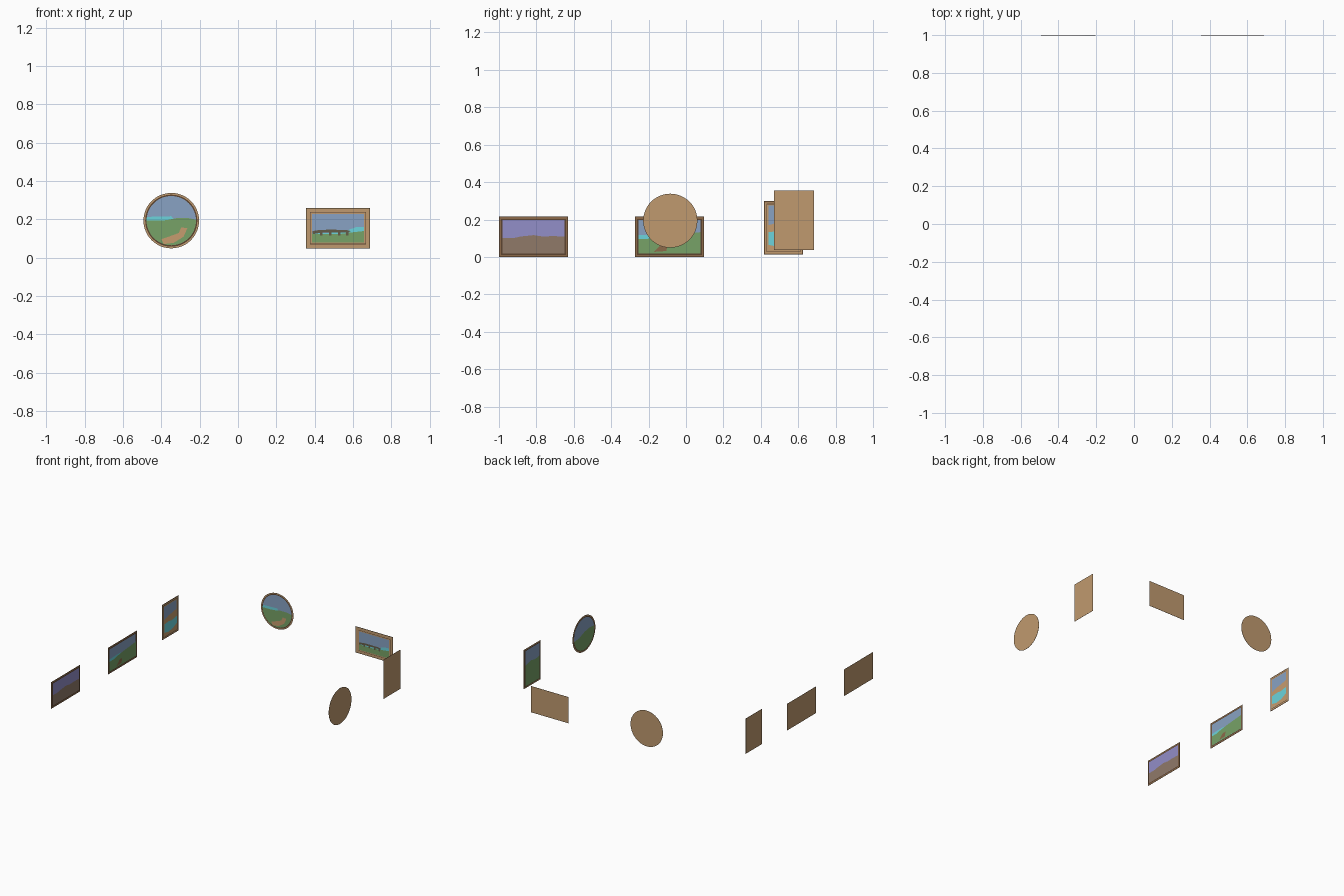
import bpy, bmesh, math
from mathutils import Vector

if "Cube" in bpy.data.objects:
    bpy.data.objects.remove(bpy.data.objects["Cube"])


def srgb(r, g, b):
    return tuple(((c / 255 + 0.055) / 1.055) ** 2.4 for c in (r, g, b)) + (1,)


COLOURS = {
    "tan": srgb(192, 154, 111), "dark_brown": srgb(92, 68, 48),
    "red_brown": srgb(140, 106, 74), "sky_blue": srgb(136, 162, 195),
    "grass_green": srgb(119, 162, 103), "water_cyan": srgb(108, 212, 220),
    "dusk_purple": srgb(146, 142, 200), "earth": srgb(144, 122, 105),
    "path_tan": srgb(198, 156, 110), "olive_dark": srgb(100, 92, 72),
}
MATS = {}
for name, col in COLOURS.items():
    MATS[name] = bpy.data.materials.new(name)
    MATS[name].diffuse_color = col

# wall -> (centre plane origin, viewer's right, direction the picture faces)
WALLS = {
    "left": (Vector((-0.973, 0, 0)), Vector((0, 1, 0)), Vector((1, 0, 0))),
    "back": (Vector((0, 0.999, 0)), Vector((1, 0, 0)), Vector((0, -1, 0))),
    "right": (Vector((0.973, 0, 0)), Vector((0, -1, 0)), Vector((-1, 0, 0))),
}
UP = Vector((0, 0, 1))


def outline(hw, hh, is_round):
    if is_round:
        n = 48
        return [Vector((hw * math.cos(2 * math.pi * i / n), hh * math.sin(2 * math.pi * i / n))) for i in range(n)]
    return [Vector(p) for p in ((-hw, -hh), (hw, -hh), (hw, hh), (-hw, hh))]


def clip(poly, window):
    """Cut a polygon to a convex counter-clockwise window."""
    for a, b in zip(window, window[1:] + window[:1]):
        d = b - a
        side = lambda p: d.x * (p.y - a.y) - d.y * (p.x - a.x)
        out = []
        for p, q in zip(poly, poly[1:] + poly[:1]):
            sp, sq = side(p), side(q)
            if sp >= 0:
                out.append(p)
            if sp * sq < 0:
                out.append(p + (q - p) * (sp / (sp - sq)))
        poly = out
    return poly


def plate(name, poly, wall, centre, depth, mat, thick=0.0):
    origin, right, normal = WALLS[wall]
    bm = bmesh.new()
    pos = lambda p, d: origin + right * (centre[0] + p.x) + UP * (centre[1] + p.y) + normal * d
    front = [bm.verts.new(pos(p, depth)) for p in poly]
    bm.faces.new(front)
    if thick:
        back = [bm.verts.new(pos(p, depth - thick)) for p in poly]
        bm.faces.new(back[::-1])
        for i in range(len(poly)):
            j = (i + 1) % len(poly)
            bm.faces.new((front[i], back[i], back[j], front[j]))
    bmesh.ops.triangulate(bm, faces=[f for f in bm.faces if len(f.verts) > 4])
    me = bpy.data.meshes.new(name)
    bm.to_mesh(me)
    bm.free()
    me.materials.append(MATS[mat])
    bpy.context.collection.objects.link(bpy.data.objects.new(name, me))


def painting(name, wall, u0, u1, z0, z1, is_round, rings, sky, regions):
    """rings: (inset, colour) bands inwards; regions: (colour, top line or closed shape)."""
    centre = ((u0 + u1) / 2, (z0 + z1) / 2)
    hw, hh = (u1 - u0) / 2, (z1 - z0) / 2
    plate(name + "_backing", outline(hw, hh, is_round), wall, centre, 0, "tan", 0.001)
    depth = 0
    for i, (inset, colour) in enumerate(rings):
        depth += 0.0005
        plate(f"{name}_frame_{i}", outline(hw - inset, hh - inset, is_round), wall, centre, depth, colour)
        last = inset
    inset = last + 0.007
    hw, hh = hw - inset, hh - inset
    window = outline(hw, hh, is_round)
    depth += 0.0005
    plate(name + "_sky", window, wall, centre, depth, sky)
    for i, (colour, pts, closed) in enumerate(regions):
        pts = list(pts) if closed else [(-1.1, -1.1), (1.1, -1.1)] + list(pts)
        poly = clip([Vector((x * hw, y * hh)) for x, y in pts], window)
        depth += 0.0005
        plate(f"{name}_scene_{i}", poly, wall, centre, depth, colour)


# frame styles
SLIM = [(0, "red_brown"), (0.011, "dark_brown")]
ROUND = [(0, "tan"), (0.009, "dark_brown")]
WIDE = [(0, "olive_dark"), (0.003, "tan"), (0.022, "dark_brown"), (0.025, "tan")]
TALL = [(0, "red_brown"), (0.006, "tan"), (0.013, "dark_brown"), (0.017, "tan")]

# left wall: dusk moor, valley, tall shore
painting("dusk_moor", "left", -1.0, -0.631, 0.0, 0.215, False, SLIM, "dusk_purple", [
    ("earth", [(1.1, .02), (.6, .04), (.3, .02), (0, .1), (-.4, .02), (-.6, -.06), (-1.1, -.06)], False)])
painting("valley", "left", -0.273, 0.096, 0.0, 0.215, False, SLIM, "sky_blue", [
    ("water_cyan", [(-.2, .14), (-1.1, .1)], False),
    ("grass_green", [(1.1, .3), (.6, .2), (.1, .12), (-.4, 0), (-.7, -.12), (-1.1, -.12)], False),
    ("red_brown", [(-.5, -.9), (-.1, -.85), (-.15, -.6), (-.05, -.42), (-.25, -.45), (-.35, -.7)], True)])
painting("tall_shore", "left", 0.417, 0.626, 0.013, 0.298, False, TALL, "sky_blue", [
    ("path_tan", [(1.1, .4), (.3, .3), (-.3, .25), (-1.1, .1)], False),
    ("water_cyan", [(1.1, -.1), (.2, -.2), (-.3, -.15), (-1.1, -.2)], False),
    ("path_tan", [(1.1, -.55), (.3, -.8), (-.4, -.85), (-1.1, -.75)], False)])

# back wall: round meadow, wide bridge scene
painting("round_meadow", "back", -0.493, -0.203, 0.049, 0.338, True, ROUND, "sky_blue", [
    ("water_cyan", [(0, .18), (-1.1, .15)], False),
    ("grass_green", [(1.1, .02), (.7, .1), (.2, .1), (-.2, .02), (-.5, 0), (-1.1, 0)], False),
    ("path_tan", [(-.3, -.95), (.1, -.9), (.5, -.65), (.65, -.3), (.4, -.28), (.3, -.5), (-.1, -.65), (-.4, -.75)], True)])
DECK = [(-.98, -.42), (-.6, -.3), (.4, -.3), (.5, -.2), (.3, -.12), (-.3, -.1), (-.7, -.12), (-.98, -.2)]
painting("bridge", "back", 0.354, 0.689, 0.048, 0.26, False, WIDE, "sky_blue", [
    ("water_cyan", [(1.1, .1), (.7, .08), (.4, -.12), (.3, -.3), (-1.1, -.35)], False),
    ("grass_green", [(1.1, -.18), (.6, -.28), (0, -.42), (-1.1, -.42)], False),
    ("olive_dark", DECK, True)] + [
    ("olive_dark", [(x, -.5), (x + .1, -.5), (x + .1, -.25), (x, -.25)], True) for x in (-.7, -.35, 0, .3)])

# right wall: tall meadow, round hill (positions run along -y)
painting("tall_meadow", "right", -0.685, -0.471, 0.038, 0.355, False, ROUND, "sky_blue", [
    ("grass_green", [(1.1, .3), (.4, .22), (-.2, .3), (-1.1, .15)], False)])
painting("round_hill", "right", -0.061, 0.229, 0.049, 0.338, True, ROUND, "sky_blue", [
    ("grass_green", [(1.1, .15), (.5, .2), (0, .1), (-.5, -.1), (-1.1, -.15)], False)])

for m in bpy.data.materials:
    if m.users and not m.is_grease_pencil:
        m.use_nodes = True
        m.node_tree.nodes["Principled BSDF"].inputs["Base Color"].default_value = m.diffuse_color
